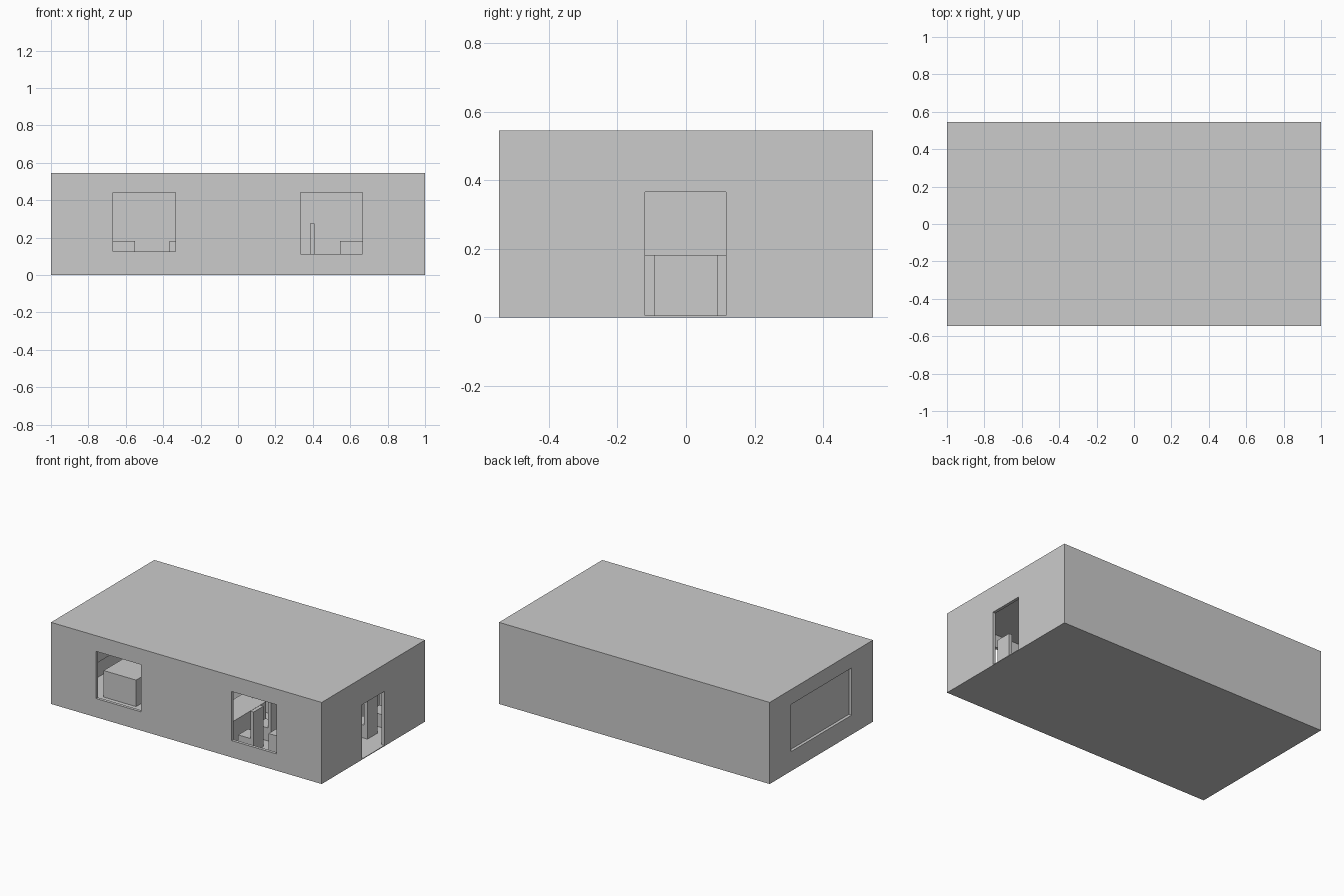
import bpy
import bmesh
from mathutils import Vector

if "Cube" in bpy.data.objects:
    bpy.data.objects.remove(bpy.data.objects["Cube"])


def box(name, x0, x1, y0, y1, z0, z1):
    """Axis-aligned box from its limits."""
    lo, hi = Vector((x0, y0, z0)), Vector((x1, y1, z1))
    bm = bmesh.new()
    bmesh.ops.create_cube(bm, size=1)
    bmesh.ops.scale(bm, vec=hi - lo, verts=bm.verts)
    bmesh.ops.translate(bm, vec=(lo + hi) / 2, verts=bm.verts)
    mesh = bpy.data.meshes.new(name)
    bm.to_mesh(mesh)
    bm.free()
    ob = bpy.data.objects.new(name, mesh)
    bpy.context.collection.objects.link(ob)
    return ob


def cut(target, *limits):
    """Subtract a hidden box from the target."""
    cutter = box("cutter", *limits)
    cutter.hide_render = True
    cutter.hide_viewport = True
    mod = target.modifiers.new("cut", 'BOOLEAN')
    mod.operation = 'DIFFERENCE'
    mod.solver = 'EXACT'
    mod.object = cutter


X, Y, H, T = 1.0, 0.545, 0.545, 0.02

# Room shell, hollow inside, with openings
room = box("room_shell", -X, X, -Y, Y, 0, H)
cut(room, -X + T, X - T, -Y + T, Y - T, 0.005, H - T)
cut(room, -0.667, -0.335, -Y - 0.1, -Y + 0.05, 0.125, 0.44)   # left window
cut(room, 0.335, 0.665, -Y - 0.1, -Y + 0.05, 0.112, 0.44)     # right window
cut(room, X - 0.05, X + 0.1, -0.12, 0.117, 0.005, 0.366)      # door
cut(room, -X - 0.1, -X + 0.05, -0.32, 0.32, 0.13, 0.445)      # board recess

# Board closing the recess in the left wall
box("wall_board", -X + T, -X + 2 * T, -0.33, 0.33, 0.12, 0.455)

# Long desk facing the class
box("front_desk", -0.79, -0.55, -0.29, 0.29, 0, 0.182)

# Three columns of double desks on either side of an aisle
for col in range(3):
    x = -0.365 + 0.455 * col
    for side in (-1, 1):
        y = side * 0.274
        box("double_desk", x, x + 0.18, y - 0.182, y + 0.182, 0, 0.182)
        for yc in (side * 0.183, side * 0.368):
            box("chair_seat", x + 0.205, x + 0.295, yc - 0.052, yc + 0.052, 0, 0.092)
            box("chair_back", x + 0.295, x + 0.32, yc - 0.052, yc + 0.052, 0, 0.275)
